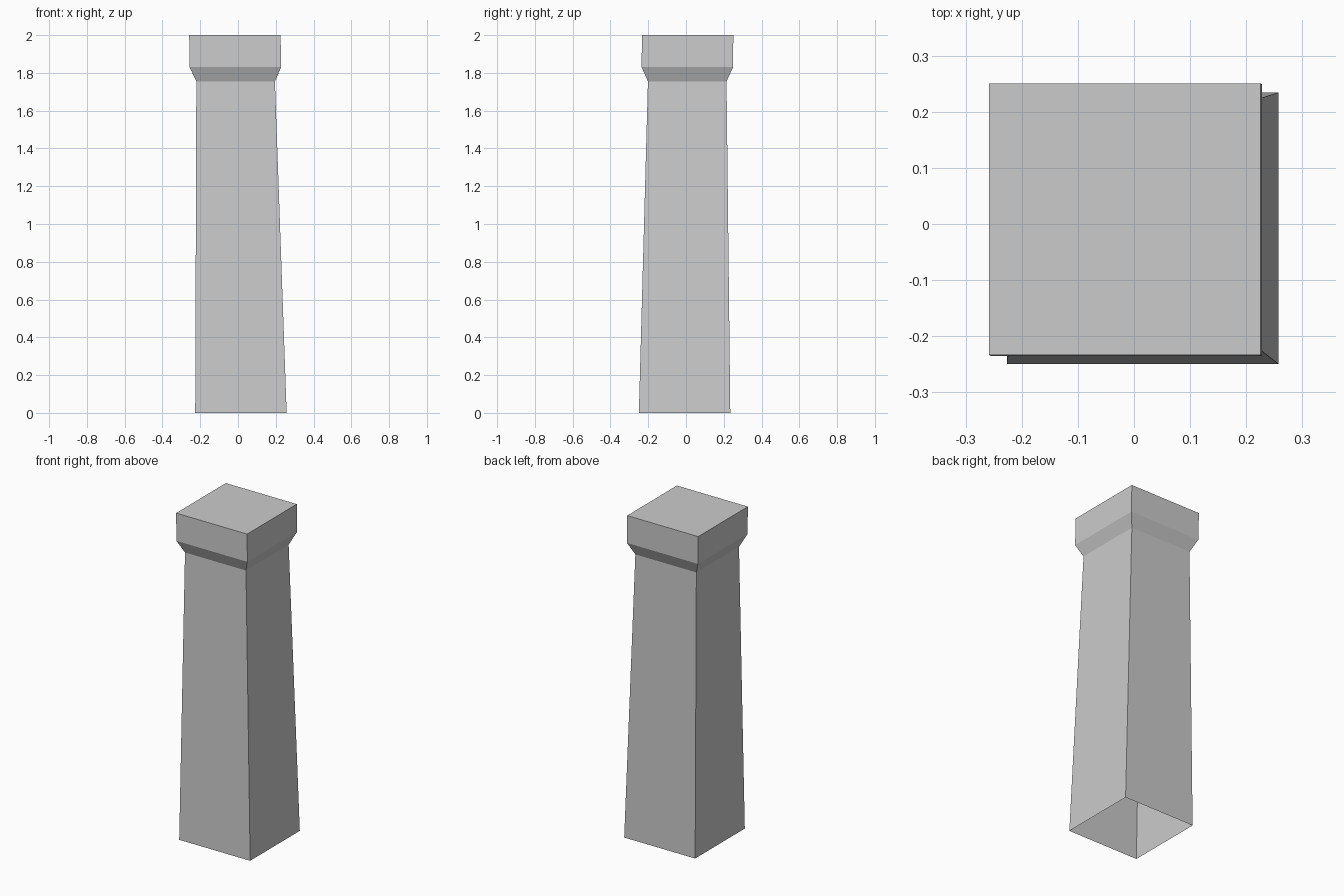
import bpy
import bmesh

cube = bpy.data.objects.get("Cube")
if cube:
    bpy.data.objects.remove(cube, do_unlink=True)

# Plain stone grey
stone = bpy.data.materials.new("stone grey")
stone.use_nodes = True
grey = (0.6, 0.6, 0.6, 1)
stone.diffuse_color = grey
stone.node_tree.nodes["Principled BSDF"].inputs["Base Color"].default_value = grey

# Square sections (height, half width) along a slightly leaning axis
SECTIONS = [(0, 0.242), (1.755, 0.208), (1.83, 0.242), (2, 0.242)]
CORNERS = [(-1, -1), (1, -1), (1, 1), (-1, 1)]


def axis(z):
    return 0.0155 - 0.016 * z, -0.0075 + 0.008 * z


bm = bmesh.new()
rings = []
for z, half in SECTIONS:
    cx, cy = axis(z)
    rings.append([bm.verts.new((cx + sx * half, cy + sy * half, z)) for sx, sy in CORNERS])

# Tapered shaft and flared capital, open underneath
for low, high in zip(rings, rings[1:]):
    for i in range(4):
        j = (i + 1) % 4
        bm.faces.new((low[i], low[j], high[j], high[i]))

# Flat cap
bm.faces.new(rings[-1])

mesh = bpy.data.meshes.new("pillar")
bm.to_mesh(mesh)
bm.free()
mesh.materials.append(stone)
pillar = bpy.data.objects.new("pillar", mesh)
bpy.context.collection.objects.link(pillar)
